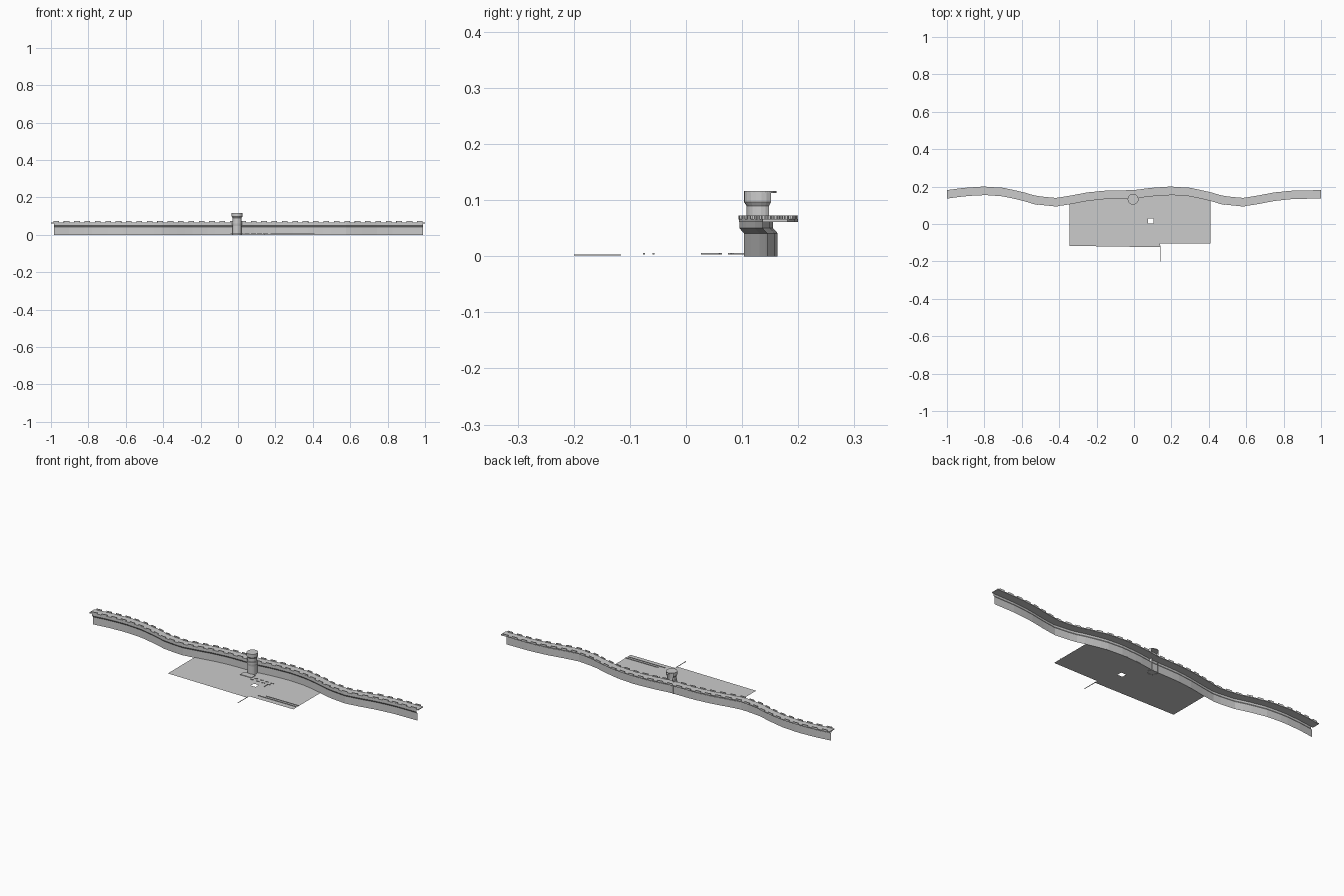
import bpy, bmesh, math

if "Cube" in bpy.data.objects:
    bpy.data.objects.remove(bpy.data.objects["Cube"])

# Front edge of the walkway over one repeat of the wall (t, y)
KEYS = [(0, .136), (.1, .149), (.2, .155), (.3, .148), (.4, .126), (.47, .105),
        (.58, .094), (.65, .104), (.75, .123), (.85, .134), (1, .136)]


def edge_y(x):
    t = x % 1.0
    for (a, ya), (b, yb) in zip(KEYS, KEYS[1:]):
        if t <= b:
            return ya + (yb - ya) * (t - a) / (b - a)
    return KEYS[-1][1]


def frame(x, d=.02):
    """Point on the front edge, unit tangent and angle there."""
    s = (edge_y(x + d) - edge_y(x - d)) / (2 * d)
    a = math.atan(s)
    return edge_y(x), math.cos(a), math.sin(a), a


def make(name, bm):
    me = bpy.data.meshes.new(name)
    bm.to_mesh(me)
    bm.free()
    ob = bpy.data.objects.new(name, me)
    bpy.context.collection.objects.link(ob)
    return ob


def add_box(bm, cx, cy, cz, sx, sy, sz, ang=0):
    ca, sa = math.cos(ang), math.sin(ang)
    vs = []
    for k in (-.5, .5):
        for i, j in ((-.5, -.5), (.5, -.5), (.5, .5), (-.5, .5)):
            px, py = i * sx, j * sy
            vs.append(bm.verts.new((cx + px * ca - py * sa, cy + px * sa + py * ca, cz + k * sz)))
    for f in ((3, 2, 1, 0), (4, 5, 6, 7), (0, 1, 5, 4), (1, 2, 6, 5), (2, 3, 7, 6), (3, 0, 4, 7)):
        bm.faces.new([vs[i] for i in f])


def sweep(name, profile, x0, x1, n, closed):
    """Sweep an (offset behind front edge, z) profile along the wall."""
    bm = bmesh.new()
    rows = []
    for i in range(n + 1):
        x = x0 + (x1 - x0) * i / n
        y, c, s, a = frame(x)
        rows.append([bm.verts.new((x, y + o / c, z)) for o, z in profile])
    m = len(profile)
    for r, q in zip(rows, rows[1:]):
        for j in range(m if closed else m - 1):
            k = (j + 1) % m
            bm.faces.new((r[j], q[j], q[k], r[k]))
    if closed:
        bm.faces.new(rows[0])
        bm.faces.new(rows[-1][::-1])
    bmesh.ops.recalc_face_normals(bm, faces=bm.faces) if closed else None
    return make(name, bm)


# Wall face with corbelled top, and the walkway overhanging behind it
sweep("wall_face", [(.009, 0), (.009, .041), (.001, .05), (.001, .062)], -.985, .99, 48, False)
sweep("walkway", [(0, .0615), (.045, .0615), (.045, .066), (0, .066)], -1, 1, 48, True)

# Battlements along both edges
bm = bmesh.new()
N = 36
for i in range(N):
    x = -1 + 2 * (i + .5) / N
    y, c, s, a = frame(x)
    for off in (.002, .043):
        add_box(bm, x, y + off / c, .069, .03, .004, .007, a)
make("battlements", bm)

# Round tower, a shell left open at the rear
CX, CY = -.005, .132
PROFILE = [(.025, 0), (.025, .048), (.027, .06), (.027, .07), (.024, .072), (.024, .09),
           (.029, .097), (.029, .115)]
bm = bmesh.new()
rings = []
for i in range(15):
    a = math.radians(-90 - 132 + 264 * i / 14)
    rings.append([bm.verts.new((CX + r * math.cos(a), CY + r * math.sin(a), z)) for r, z in PROFILE])
for r, q in zip(rings, rings[1:]):
    for j in range(len(PROFILE) - 1):
        bm.faces.new((r[j], q[j], q[j + 1], r[j + 1]))
make("tower_shell", bm)
bpy.ops.mesh.primitive_cylinder_add(vertices=20, radius=.029, depth=.003, location=(CX, CY, .1145))
bpy.context.object.name = "tower_roof"

# Doorstep in front of the tower
bm = bmesh.new()
add_box(bm, -.005, .0925, .0045, .07, .035, .003)
make("tower_step", bm)

# Courtyard ground following the wall, with a square opening
bm = bmesh.new()
xs = [-.345 + .06 * i for i in range(7)] + [.075, .105, .14]
right = [.14, .2, .25, .3, .35, .41]


def ground(cols, front):
    grid = []
    for x in cols:
        top = edge_y(x) + .009
        grid.append([bm.verts.new((x, y, .002)) for y in (front(x), .003, .03, top)])
    for i in range(len(cols) - 1):
        for j in range(3):
            if cols[i] == .075 and j == 1:
                continue
            bm.faces.new((grid[i][j], grid[i + 1][j], grid[i + 1][j + 1], grid[i][j + 1]))


ground(xs, lambda x: -.122 - .015 * x)
ground(right, lambda x: -.105)
make("courtyard_ground", bm)

# Thin kerbs and markers lying on the ground
bm = bmesh.new()
add_box(bm, .14, -.158, .002, .003, .084, .002)
add_box(bm, .14, .045, .0045, .003, .036, .002)
add_box(bm, .29, -.075, .0045, .23, .004, .002)
add_box(bm, .31, -.058, .0045, .2, .004, .002)
for i in range(4):
    for j, y in enumerate((.061, .082)):
        add_box(bm, .045 + .033 * i + .008 * j, y, .0045, .018, .003, .002, .15)
make("ground_kerbs", bm)
